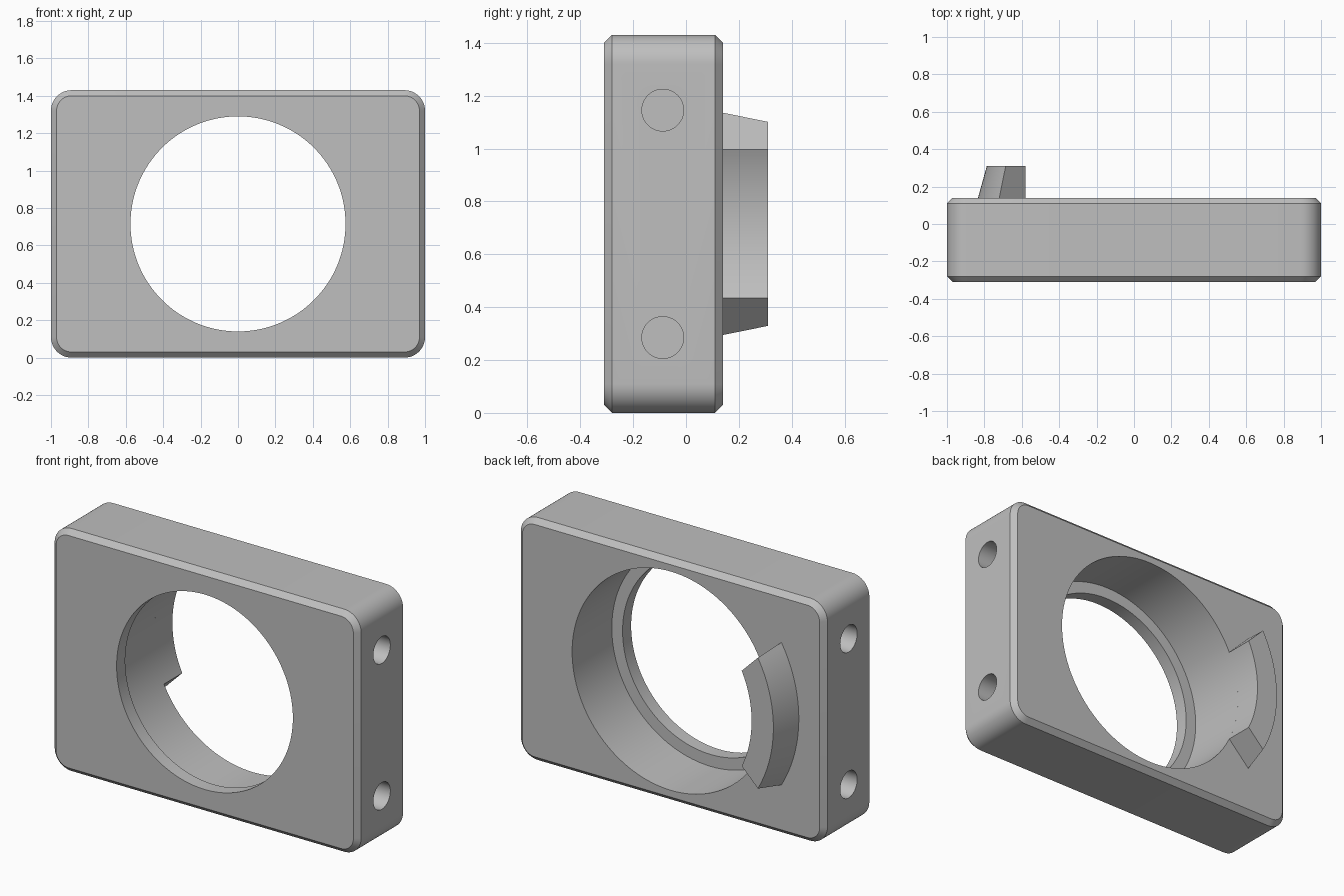
import bpy, bmesh
from math import cos, sin, acos, pi, sqrt

if "Cube" in bpy.data.objects:
    bpy.data.objects.remove(bpy.data.objects["Cube"])

HEIGHT = 1.43
MID = HEIGHT / 2
FRONT, BACK, TIP = -0.31, 0.14, 0.31
BORE_R, LIP_R = 0.645, 0.575
CORNER, CHAMFER = 0.11, 0.03

grey = bpy.data.materials.new("plain grey")
grey.use_nodes = True
grey.diffuse_color = (0.52, 0.52, 0.52, 1)
grey.node_tree.nodes["Principled BSDF"].inputs["Base Color"].default_value = grey.diffuse_color


def loft(name, rings):
    """Closed solid through matching rings of points."""
    bm = bmesh.new()
    loops = [[bm.verts.new(p) for p in ring] for ring in rings]
    n = len(loops[0])
    for a, b in zip(loops, loops[1:]):
        for i in range(n):
            j = (i + 1) % n
            bm.faces.new((a[i], a[j], b[j], b[i]))
    bm.faces.new(loops[0])
    bm.faces.new(loops[-1])
    bmesh.ops.recalc_face_normals(bm, faces=bm.faces)
    mesh = bpy.data.meshes.new(name)
    bm.to_mesh(mesh)
    bm.free()
    obj = bpy.data.objects.new(name, mesh)
    bpy.context.collection.objects.link(obj)
    return obj


def select(obj):
    bpy.ops.object.select_all(action='DESELECT')
    obj.select_set(True)
    bpy.context.view_layer.objects.active = obj


def finish(obj):
    obj.data.materials.clear()
    obj.data.materials.append(grey)
    select(obj)
    bpy.ops.object.shade_smooth_by_angle(angle=pi / 7)


def drill(target, radius, start, end, axis, segments):
    """Cut a round hole running along x or y between two points."""
    length = sum(abs(e - s) for s, e in zip(start, end))
    centre = [(s + e) / 2 for s, e in zip(start, end)]
    turn = (pi / 2, 0, 0) if axis == 'y' else (0, pi / 2, 0)
    bpy.ops.mesh.primitive_cylinder_add(vertices=segments, radius=radius, depth=length,
                                        location=centre, rotation=turn)
    cutter = bpy.context.object
    cutter.name = "hole_cutter"
    cutter.hide_render = True
    mod = target.modifiers.new("hole", 'BOOLEAN')
    mod.operation = 'DIFFERENCE'
    mod.solver = 'EXACT'
    mod.object = cutter
    select(target)
    bpy.ops.object.modifier_apply(modifier=mod.name)
    bpy.data.objects.remove(cutter)


def rounded_outline(y, inset, steps=12):
    """Rounded rectangle facing along y."""
    r = CORNER - inset
    pts = []
    for k, (sx, sz) in enumerate([(1, 1), (-1, 1), (-1, -1), (1, -1)]):
        for i in range(steps + 1):
            a = pi / 2 * (k + i / steps)
            pts.append((sx * (1 - CORNER) + r * cos(a), y,
                        MID + sz * (MID - CORNER) + r * sin(a)))
    return pts


# Block with rounded corners and chamfered front and back rims
block = loft("block", [rounded_outline(FRONT, CHAMFER),
                       rounded_outline(FRONT + CHAMFER, 0),
                       rounded_outline(BACK - CHAMFER, 0),
                       rounded_outline(BACK, CHAMFER)])

# Stepped bore: wide from the back, narrower lip at the front
drill(block, BORE_R, (0, FRONT + 0.08, MID), (0, 0.5, MID), 'y', 128)
drill(block, LIP_R, (0, -0.5, MID), (0, 0, MID), 'y', 128)

# Two blind holes in each side
for side in (-1, 1):
    for dz in (-0.43, 0.43):
        drill(block, 0.079, (side * 0.78, -0.088, MID + dz),
              (side * 1.2, -0.088, MID + dz), 'x', 48)
finish(block)


def lug_section(y, outer, steps=28):
    """Arc segment whose ends are cut along 45 degree lines."""
    pts = []
    for r, way in ((BORE_R, 1), (outer, -1)):
        limit = acos(0.3 / (r * sqrt(2))) - pi / 4
        for i in range(steps + 1):
            a = way * limit * (2 * i / steps - 1)
            pts.append((-r * cos(a), y, MID + r * sin(a)))
    return pts


# Curved lug on the back, tapering towards its tip
lug = loft("lug", [lug_section(BACK, 0.834), lug_section(TIP, 0.787)])
finish(lug)
